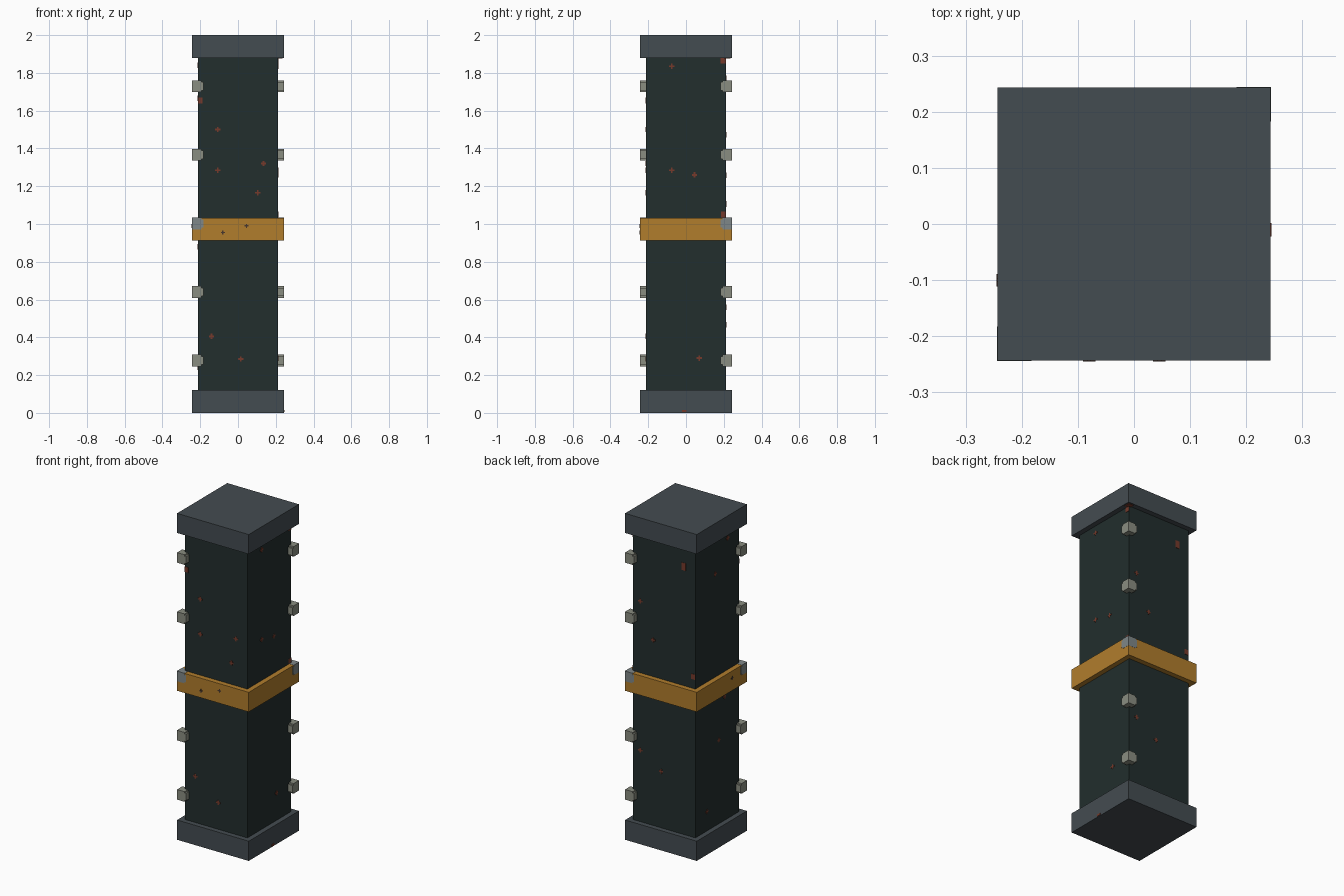
import bpy, bmesh
from mathutils import Matrix, Vector

default = bpy.data.objects.get("Cube")
if default:
    bpy.data.objects.remove(default, do_unlink=True)


def material(name, rgb):
    # sRGB bytes to linear colour
    lin = [((c / 255 + 0.055) / 1.055) ** 2.4 for c in rgb] + [1]
    m = bpy.data.materials.new(name)
    m.use_nodes = True
    m.diffuse_color = lin
    bsdf = m.node_tree.nodes["Principled BSDF"]
    bsdf.inputs["Base Color"].default_value = lin
    bsdf.inputs["Roughness"].default_value = 0.9
    return m


STEEL = material("slate_steel", (68, 76, 81))
DARK = material("dark_green_metal", (34, 46, 45))
OCHRE = material("ochre_paint", (177, 125, 44))
PALE = material("pale_rivet", (138, 141, 129))
GREY = material("blue_grey_rivet", (127, 135, 136))
RUST = material("rust", (118, 58, 43))
SOOT = material("dark_speck", (72, 55, 45))


def boxes(name, spans, mat, matrix=Matrix()):
    """One object from a list of (low corner, high corner) boxes."""
    bm = bmesh.new()
    for lo, hi in spans:
        lo, hi = Vector(lo), Vector(hi)
        place = Matrix.Translation((lo + hi) / 2) @ Matrix.Diagonal((*(hi - lo), 1))
        bmesh.ops.create_cube(bm, size=1, matrix=matrix @ place)
    mesh = bpy.data.meshes.new(name)
    bm.to_mesh(mesh)
    bm.free()
    mesh.materials.append(mat)
    ob = bpy.data.objects.new(name, mesh)
    bpy.context.collection.objects.link(ob)
    return ob


def slab(name, half, z0, z1, mat):
    boxes(name, [((-half, -half, z0), (half, half, z1))], mat)


# Shaft, end caps and painted band
W, C = 0.243, 0.212
slab("shaft", C, 0.12, 1.88, DARK)
slab("base_cap", W, 0, 0.121, STEEL)
slab("top_cap", W, 1.88, 2, STEEL)
slab("middle_band", W, 0.913, 1.033, OCHRE)

# Corner rivets on two opposite edges, with clipped inner corners
V = 0.009
H = 0.031
for corner, turn in (("front_right", 0), ("back_left", 1)):
    spin = Matrix.Rotation(turn * 3.14159265, 4, "Z")
    for i in range(5):
        z = 0.277 + i * 0.363
        middle = i == 2
        o = -W - (0.001 if middle else 0)
        e = -0.192
        spans = [((o, o, z - H), (e, e, z + H)),
                 ((e, o, z - H + V), (e + V, e, z + H - V)),
                 ((o, e, z - H + V), (e, e + V, z + H - V))]
        boxes(f"rivet_{corner}_{i + 1}", spans, GREY if middle else PALE, spin)


def specks(name, quarter, spots, mat, depth, arm=0.014):
    """Thin plus-shaped plates on one side; quarter turns from the front."""
    b = arm / 3
    spans = []
    for u, z in spots:
        y0, y1 = -depth - 0.002, -depth + 0.002
        spans += [((u - b, y0, z - arm), (u + b, y1, z + arm)),
                  ((u - arm, y0, z - b), (u - b, y1, z + b)),
                  ((u + b, y0, z - b), (u + arm, y1, z + b))]
    boxes(name, spans, mat, Matrix.Rotation(quarter * 1.57079633, 4, "Z"))


def patch(name, quarter, u, z, w, h, depth=C):
    boxes(name, [((u - w, -depth - 0.002, z - h), (u + w, -depth + 0.002, z + h))],
          RUST, Matrix.Rotation(quarter * 1.57079633, 4, "Z"))


# Rust specks on each side of the shaft
specks("front_rust", 0, [(-0.107, 1.5), (-0.107, 1.285), (0.135, 1.32),
                         (0.105, 1.165), (-0.14, 0.405), (0.015, 0.285)], RUST, C)
specks("left_rust", 1, [(-0.075, 1.835), (-0.075, 1.285), (0.045, 1.26),
                        (0.07, 0.29)], RUST, C)
specks("back_rust", 2, [(-0.16, 1.473), (-0.074, 1.258), (-0.16, 0.56),
                        (-0.02, 0.467)], RUST, C)
specks("right_rust", 3, [(0.1, 1.84), (-0.02, 1.665), (0.07, 0.88),
                         (0.015, 0.635), (-0.1, 0.24)], RUST, C)

# Dark specks on the band
specks("band_front_specks", 0, [(-0.08, 0.955), (0.045, 0.99)], SOOT, W, 0.011)
specks("band_right_specks", 3, [(0.1, 0.99)], SOOT, W, 0.011)

# Larger rust patches
patch("front_edge_rust", 0, -0.2, 1.655, 0.012, 0.016)
patch("left_edge_rust_high", 1, 0.197, 1.865, 0.014, 0.015)
patch("left_edge_rust_low", 1, 0.197, 1.05, 0.013, 0.015)
patch("back_patch_rust", 2, 0.133, 1.763, 0.015, 0.023)
patch("back_edge_rust", 2, 0.197, 1.105, 0.014, 0.016)
patch("base_cap_rust", 1, -0.01, 0.01, 0.012, 0.006, W)
boxes("top_cap_underside_rust", [((0.2, 0.2, 1.877), (0.235, 0.235, 1.882))], RUST)
